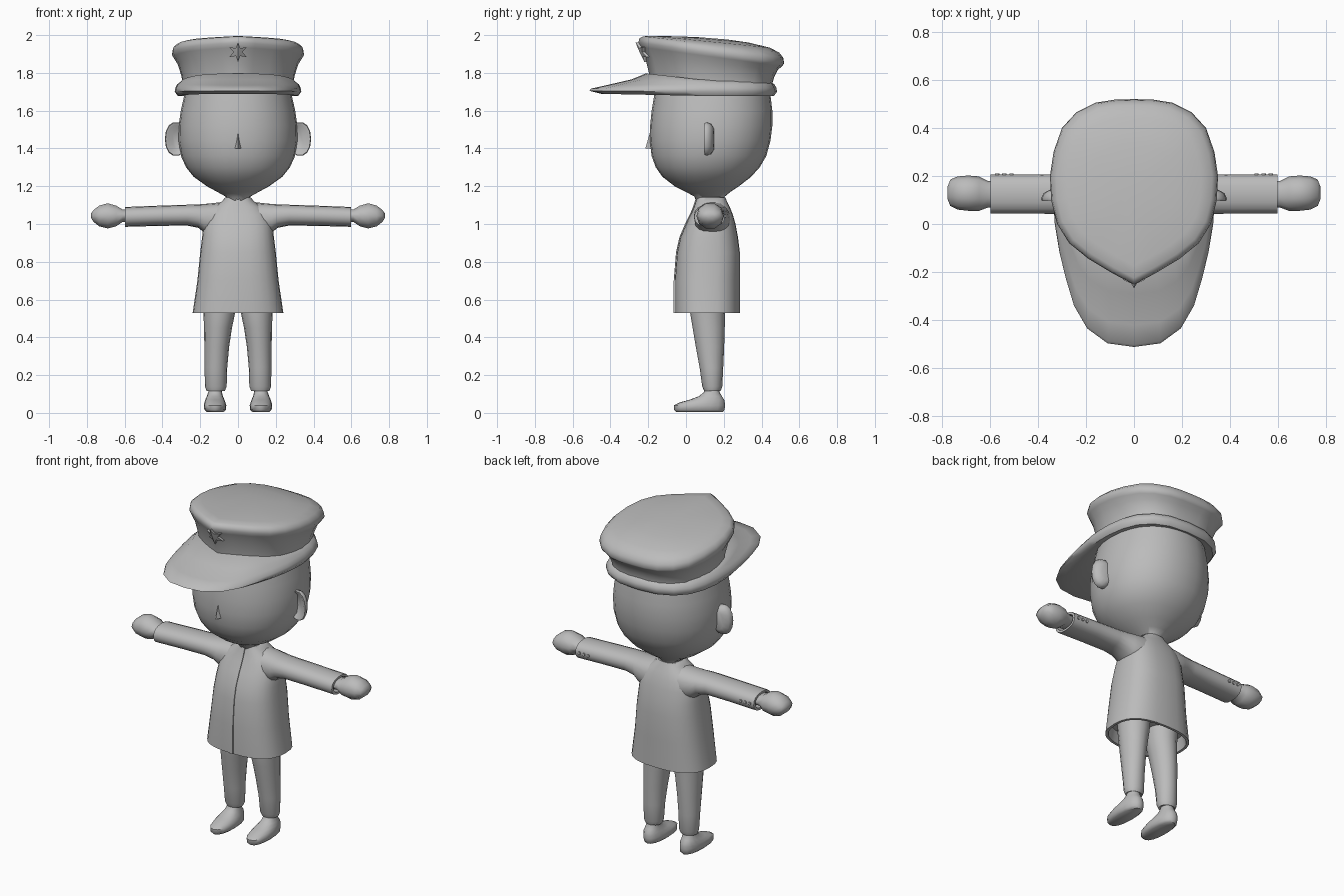
import bpy, bmesh, math

grey = bpy.data.materials.new("plain_grey")
grey.diffuse_color = (0.5, 0.5, 0.5, 1)


def finish(name, bm, angle=50):
    bmesh.ops.recalc_face_normals(bm, faces=bm.faces)
    me = bpy.data.meshes.new(name)
    bm.to_mesh(me)
    bm.free()
    me.materials.append(grey)
    ob = bpy.data.objects.new(name, me)
    bpy.context.collection.objects.link(ob)
    bpy.ops.object.select_all(action='DESELECT')
    ob.select_set(True)
    bpy.context.view_layer.objects.active = ob
    bpy.ops.object.shade_smooth_by_angle(angle=math.radians(angle))
    return ob


def skin(name, rings, angle=50):
    """Bridge rings of equal point count and cap both ends."""
    bm = bmesh.new()
    vs = [[bm.verts.new(p) for p in r] for r in rings]
    n = len(vs[0])
    for a, b in zip(vs, vs[1:]):
        for i in range(n):
            j = (i + 1) % n
            bm.faces.new((a[i], a[j], b[j], b[i]))
    bm.faces.new(vs[0])
    bm.faces.new(vs[-1])
    return finish(name, bm, angle)


def oval(a0, a1, b0, b1, seg, e):
    out = []
    for i in range(seg):
        t = 2 * math.pi * i / seg
        c, s = math.cos(t), math.sin(t)
        u = math.copysign(abs(c) ** (2 / e), c)
        v = math.copysign(abs(s) ** (2 / e), s)
        out.append(((a0 + a1) / 2 + u * (a1 - a0) / 2, (b0 + b1) / 2 + v * (b1 - b0) / 2))
    return out


def loft_z(name, rows, seg=24, e=2.0, side=1):
    """rows: z, x0, x1, y0, y1"""
    return skin(name, [[(side * x, y, r[0]) for x, y in oval(*r[1:], seg, e)] for r in rows])


def loft_x(name, rows, seg=16, e=2.0, side=1):
    """rows: x, y0, y1, z0, z1"""
    return skin(name, [[(side * r[0], y, z) for y, z in oval(*r[1:], seg, e)] for r in rows])


def centred(rows):
    return [(z, -x, x, y0, y1) for z, x, y0, y1 in rows]


def mirrored(half):
    return half + [(-x, y) for x, y in half[-2:0:-1]]


# Head with neck
loft_z("head", centred([
    (1.10, .06, .06, .20), (1.145, .065, .045, .205), (1.17, .11, .0, .235),
    (1.20, .165, -.06, .28), (1.25, .235, -.125, .345), (1.30, .275, -.16, .39),
    (1.36, .302, -.182, .425), (1.44, .315, -.192, .447), (1.52, .314, -.19, .457),
    (1.60, .303, -.182, .457), (1.70, .28, -.165, .445)]), seg=28, e=2.15)

# Nose: three-sided wedge
bm = bmesh.new()
b = [bm.verts.new(p) for p in ((-.025, -.17, 1.40), (.025, -.17, 1.40), (0, -.215, 1.40))]
top = bm.verts.new((0, -.185, 1.505))
bm.faces.new(b)
for i in range(3):
    bm.faces.new((b[i], b[(i + 1) % 3], top))
finish("nose", bm, 20)

# Coat body, with a hollow hem underneath
coat_rows = [(.53, .24, -.06, .285), (.70, .215, -.06, .285), (.85, .20, -.048, .285),
             (.93, .19, -.03, .275), (1.0, .182, 0, .262), (1.05, .165, .025, .248),
             (1.09, .13, .042, .232), (1.12, .085, .052, .217), (1.14, .068, .058, .208)]
hem = [(.60, .21, -.035, .26), (.53, .225, -.045, .27)]
loft_z("coat", centred(hem + coat_rows), seg=28, e=2.6)

# Front closing strip of the coat
skin("coat_strip", [[(-.01, y - .005, z), (.01, y - .005, z), (.01, y + .01, z), (-.01, y + .01, z)]
                    for z, _, y, _ in coat_rows], 30)

for side, tag in ((-1, "left"), (1, "right")):
    # Sleeve with folded-in cuff
    loft_x("sleeve_" + tag, [
        (.05, .05, .235, .92, 1.12), (.12, .045, .235, .93, 1.112), (.18, .043, .225, .955, 1.106),
        (.21, .042, .215, .98, 1.104), (.27, .042, .208, .992, 1.102), (.42, .043, .206, .99, 1.097),
        (.597, .043, .206, .985, 1.09), (.597, .06, .19, .998, 1.078), (.56, .06, .19, .998, 1.078)],
        e=2.3, side=side)
    # Hand
    loft_x("hand_" + tag, [
        (.55, .07, .18, 1.01, 1.075), (.61, .068, .18, 1.01, 1.078), (.645, .055, .198, .985, 1.1),
        (.69, .055, .202, .973, 1.113), (.735, .06, .198, .985, 1.1), (.765, .075, .185, 1.01, 1.075),
        (.777, .105, .155, 1.03, 1.058)], seg=10, side=side)
    # Small sleeve buttons
    for k in range(3):
        x = side * (.51 + .03 * k)
        skin(f"sleeve_button_{tag}_{k}", [[(x + .009 * math.cos(i * math.pi / 4), y,
             1.04 + .009 * math.sin(i * math.pi / 4)) for i in range(8)] for y in (.195, .211)])
    # Trouser leg with turned-in end
    loft_z("leg_" + tag, [
        (.64, .005, .19, .02, .21), (.53, .015, .183, .022, .207), (.45, .032, .18, .035, .205),
        (.35, .047, .178, .052, .202), (.24, .057, .177, .072, .197), (.14, .06, .175, .086, .192),
        (.115, .07, .166, .096, .183), (.12, .08, .155, .105, .173)], seg=16, side=side)
    # Shoe
    loft_z("shoe_" + tag, [
        (.004, .078, .165, -.05, .195), (.016, .064, .178, -.064, .204), (.04, .062, .181, -.064, .207),
        (.055, .066, .178, -.035, .205), (.07, .072, .173, .02, .202), (.088, .08, .165, .068, .19),
        (.11, .085, .157, .095, .178), (.14, .09, .152, .105, .172)], seg=16, e=2.2, side=side)
    # Ear: rounded back, dished front
    ring = oval(.27, .387, 1.36, 1.54, 14, 2.2)

    def ear_ring(s, y):
        return [(side * (.29 + (x - .29) * s), y + .08 * (.385 - x), 1.45 + (z - 1.45) * s) for x, z in ring]
    skin("ear_" + tag, [ear_ring(s, y) for s, y in
                        ((.6, .118), (.85, .098), (.96, .095), (1, .105), (.9, .128), (.6, .144))])

# Cap crown: teardrop outline with a pointed front, sloping to the back
crown = mirrored([(0, .52), (.08, .518), (.16, .505), (.24, .465), (.30, .40), (.335, .30), (.35, .20),
                  (.345, .10), (.32, .0), (.27, -.08), (.19, -.145), (.09, -.205), (0, -.252)])
CY = .14
crown_rings = []
for s, z, k in ((.83, 1.70, 0), (.835, 1.745, 0), (.86, 1.79, -.04), (.91, 1.85, -.10), (.97, 1.885, -.135),
                (1, 1.905, -.145), (.985, 1.932, -.135), (.93, 1.95, -.12), (.8, 1.964, -.10),
                (.5, 1.977, -.085), (.2, 1.983, -.08)):
    crown_rings.append([(x * s, CY + (y - CY) * s, z + k * (y - CY) * s) for x, y in crown])
skin("cap_crown", crown_rings, 60)

# Cap rim and visor in one sheet
brim = mirrored([(0, .482), (.13, .47), (.22, .43), (.285, .36), (.32, .27), (.335, .17), (.335, .08),
                 (.33, 0), (.31, -.12), (.283, -.23), (.25, -.34), (.195, -.435), (.11, -.497), (0, -.512)])
brim_rings = []
# width scale, back scale, front scale, height, extra height at the front
for sx, sb, sf, z, lift in ((.8, .8, .45, 1.69, 0), (.95, .95, .9, 1.677, .012), (1, 1, 1, 1.70, .005),
                            (.99, .99, .985, 1.72, -.003), (.96, .96, .86, 1.74, -.005),
                            (.915, .91, .66, 1.75, .015), (.885, .88, .54, 1.757, .04)):
    brim_rings.append([(x * sx, CY + (y - CY) * (sb if y > CY else sf),
                        z + lift * max(0, (CY - y) / .65)) for x, y in brim])
skin("cap_visor", brim_rings, 60)

# Six-pointed cap badge folded over the front crease
star = []
for i in range(12):
    r = .052 if i % 2 == 0 else .024
    star.append((r * math.sin(i * math.pi / 6), r * math.cos(i * math.pi / 6)))
bm = bmesh.new()
layers = []
for off in (-.008, .012):
    rim = [bm.verts.new((x, -.236 + off - .45 * z + .5 * abs(x), 1.91 + z)) for x, z in star]
    mid = bm.verts.new((0, -.238 + off, 1.91))
    for i in range(12):
        bm.faces.new((rim[i], rim[(i + 1) % 12], mid))
    layers.append(rim)
for i in range(12):
    j = (i + 1) % 12
    bm.faces.new((layers[0][i], layers[0][j], layers[1][j], layers[1][i]))
finish("cap_badge", bm, 25)
